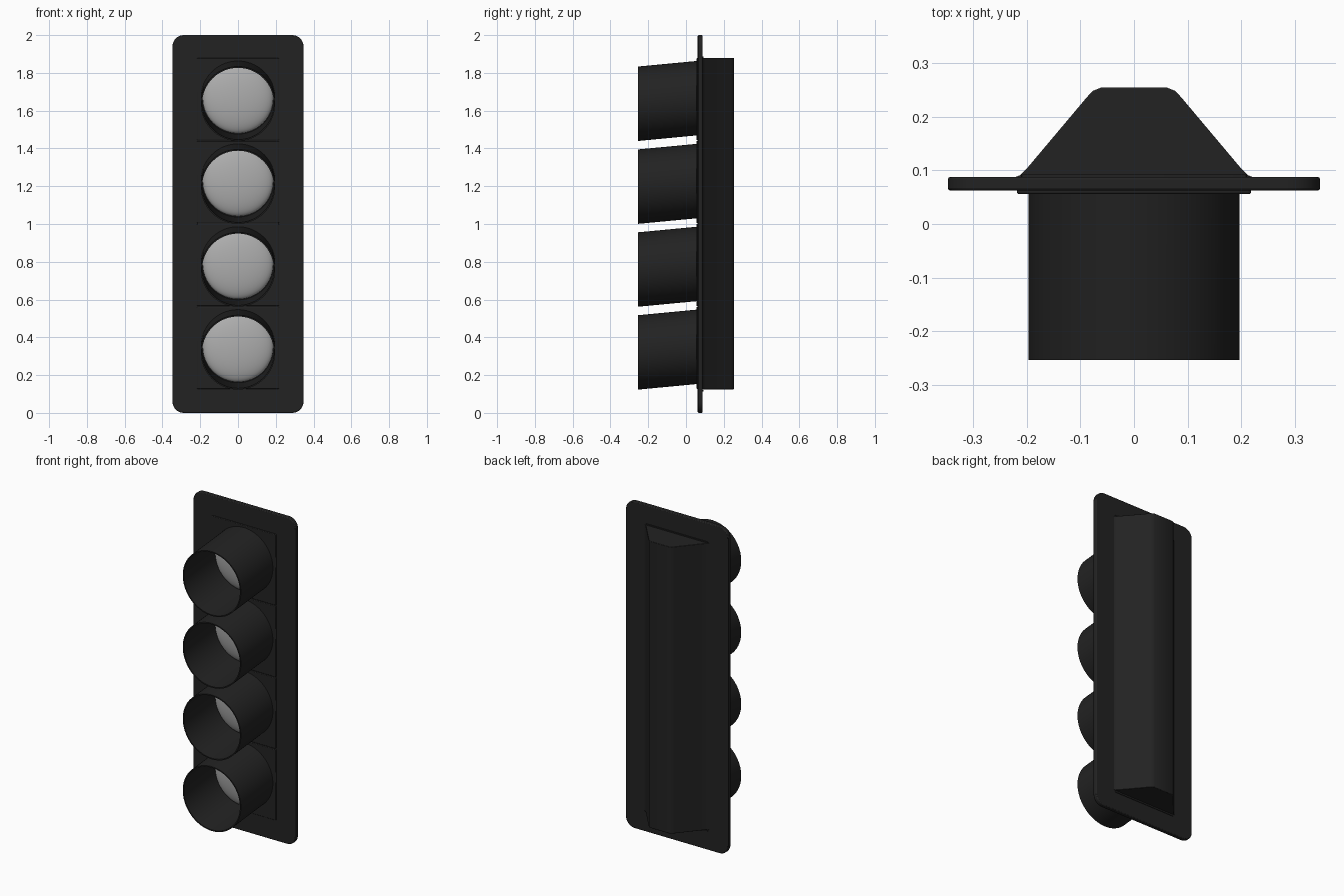
import bpy, bmesh, math
from mathutils import Vector

if "Cube" in bpy.data.objects:
    bpy.data.objects.remove(bpy.data.objects["Cube"])


def material(name, v):
    m = bpy.data.materials.new(name)
    m.diffuse_color = (v, v, v, 1)
    m.use_nodes = True
    m.node_tree.nodes["Principled BSDF"].inputs["Base Color"].default_value = m.diffuse_color
    return m


BLACK = material("matte_black", 0.016)
GREY = material("lens_grey", 0.42)


def finish(name, bm, mat, bevel=0, angle=35):
    bmesh.ops.recalc_face_normals(bm, faces=bm.faces)
    me = bpy.data.meshes.new(name)
    bm.to_mesh(me)
    bm.free()
    me.materials.append(mat)
    ob = bpy.data.objects.new(name, me)
    bpy.context.collection.objects.link(ob)
    if bevel:
        mod = ob.modifiers.new("soft_edges", 'BEVEL')
        mod.width, mod.segments, mod.limit_method = bevel, 2, 'ANGLE'
        mod.angle_limit = math.radians(40)
    bpy.ops.object.select_all(action='DESELECT')
    ob.select_set(True)
    bpy.context.view_layer.objects.active = ob
    bpy.ops.object.shade_smooth_by_angle(angle=math.radians(angle))
    return ob


def prism(name, points, offset, mat, bevel=0):
    bm = bmesh.new()
    face = bm.faces.new([bm.verts.new(p) for p in points])
    ext = bmesh.ops.extrude_face_region(bm, geom=[face], use_keep_orig=True)
    verts = [g for g in ext["geom"] if isinstance(g, bmesh.types.BMVert)]
    bmesh.ops.translate(bm, verts=verts, vec=Vector(offset))
    return finish(name, bm, mat, bevel)


def rounded_rect(hx, z0, z1, y, r, n=8):
    pts = []
    corners = [(hx - r, z1 - r), (-hx + r, z1 - r), (-hx + r, z0 + r), (hx - r, z0 + r)]
    for q, (cx, cz) in enumerate(corners):
        for i in range(n + 1):
            a = math.pi / 2 * (q + i / n)
            pts.append((cx + r * math.cos(a), y, cz + r * math.sin(a)))
    return pts


def lathe_y(name, rings, zc, mat, slope=0.0, seg=72, y_ref=0.06):
    """Rings of (y, radius) around a y axis that can dip towards the front."""
    bm = bmesh.new()
    loops = []
    for y, r in rings:
        c = zc + slope * (y - y_ref)
        loops.append([bm.verts.new((r * math.cos(2 * math.pi * i / seg), y,
                                    c + r * math.sin(2 * math.pi * i / seg)))
                      for i in range(seg)])
    for a, b in zip(loops, loops[1:]):
        for i in range(seg):
            j = (i + 1) % seg
            bm.faces.new((a[i], a[j], b[j], b[i]))
    bm.faces.new(loops[-1]) if mat == GREY else None
    if mat == BLACK:
        a, b = loops[-1], loops[0]
        for i in range(seg):
            j = (i + 1) % seg
            bm.faces.new((a[i], a[j], b[j], b[i]))
    return finish(name, bm, mat)


# Flat backing board with rounded corners
prism("backing_board", rounded_rect(0.347, 0, 2, 0.062, 0.06), (0, 0.026, 0), BLACK, 0.005)

# Tapered rear housing
half = [(0.225, 0.086), (0.212, 0.091), (0.2, 0.103), (0.088, 0.236),
        (0.077, 0.248), (0.062, 0.254)]
outline = half + [(-x, y) for x, y in reversed(half)]
prism("rear_housing", [(x, y, 0.125) for x, y in outline], (0, 0, 1.755), BLACK, 0.006)

# Low flare where the housing ends meet the board
for name, z in (("lower_flare", 0.113), ("upper_flare", 1.879)):
    prism(name, rounded_rect(0.21, z, z + 0.008, 0.085, 0.003, 2), (0, 0.007, 0), BLACK)

# Four stacked signal sections: door, visor tube, lens
PITCH = 0.4388
for k in range(4):
    z0 = 0.125 + k * PITCH
    zc = z0 + 0.225
    prism(f"signal_door_{k + 1}", rounded_rect(0.218, z0 + 0.002, z0 + PITCH - 0.002, 0.056, 0.006, 3),
          (0, 0.01, 0), BLACK, 0.003)
    lathe_y(f"visor_{k + 1}", [(0.06, 0.197), (-0.253, 0.197), (-0.253, 0.190), (0.06, 0.190)],
            zc, BLACK, slope=0.095)
    dome = [(0.05 - 0.05 * math.sin(t), 0.187 * math.cos(t))
            for t in (math.pi / 2 * i / 12.4 for i in range(13))]
    lathe_y(f"lens_{k + 1}", dome, zc, GREY)
